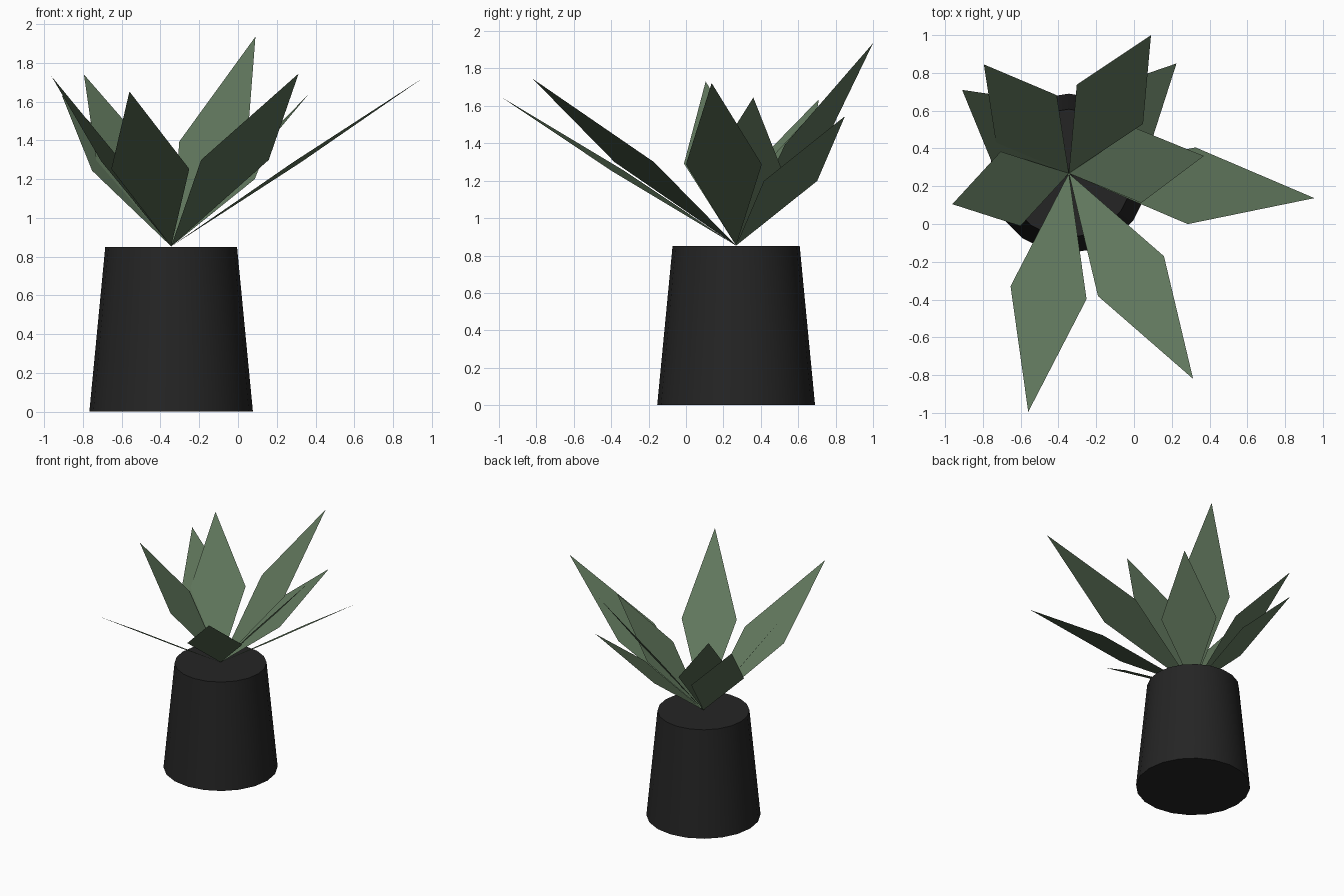
import bpy, math
from mathutils import Vector

if "Cube" in bpy.data.objects:
    bpy.data.objects.remove(bpy.data.objects["Cube"])

def material(name, rgb):
    m = bpy.data.materials.new(name)
    m.diffuse_color = (*rgb, 1)
    m.use_nodes = True
    m.node_tree.nodes["Principled BSDF"].inputs["Base Color"].default_value = m.diffuse_color
    return m

leaf_green = material("leaf green", (0.117, 0.183, 0.107))
pot_black = material("pot black", (0.018, 0.018, 0.018))

CX, CY, TOP = -0.345, 0.268, 0.85

# Tapered pot, wider at the bottom
bpy.ops.mesh.primitive_cone_add(vertices=20, radius1=0.422, radius2=0.34,
                                depth=TOP, location=(CX, CY, TOP / 2))
pot = bpy.context.object
pot.name = "pot"
pot.data.materials.append(pot_black)
bpy.ops.object.shade_smooth_by_angle(angle=math.radians(30))

# Flat kite-shaped leaves, all of one width, widest halfway to the tip
base = Vector((CX, CY, TOP + 0.003))
HALF_WIDTH = 0.204
tips = [(0.09, 1.0, 1.935), (-0.795, 0.845, 1.74), (-0.91, 0.71, 1.635),
        (-0.962, 0.105, 1.73), (-0.56, -0.995, 1.652), (0.313, -0.82, 1.745),
        (0.955, 0.137, 1.722), (0.37, 0.36, 1.645), (0.225, 0.85, 1.545)]
for i, t in enumerate(tips):
    tip = Vector(t)
    mid = (base + tip) / 2
    d = tip - base
    side = Vector((-d.y, d.x, 0)).normalized() * HALF_WIDTH
    me = bpy.data.meshes.new(f"leaf_{i + 1}")
    me.from_pydata([base, mid - side, tip, mid + side], [], [(0, 1, 2, 3)])
    me.materials.append(leaf_green)
    leaf = bpy.data.objects.new(f"leaf_{i + 1}", me)
    bpy.context.collection.objects.link(leaf)
